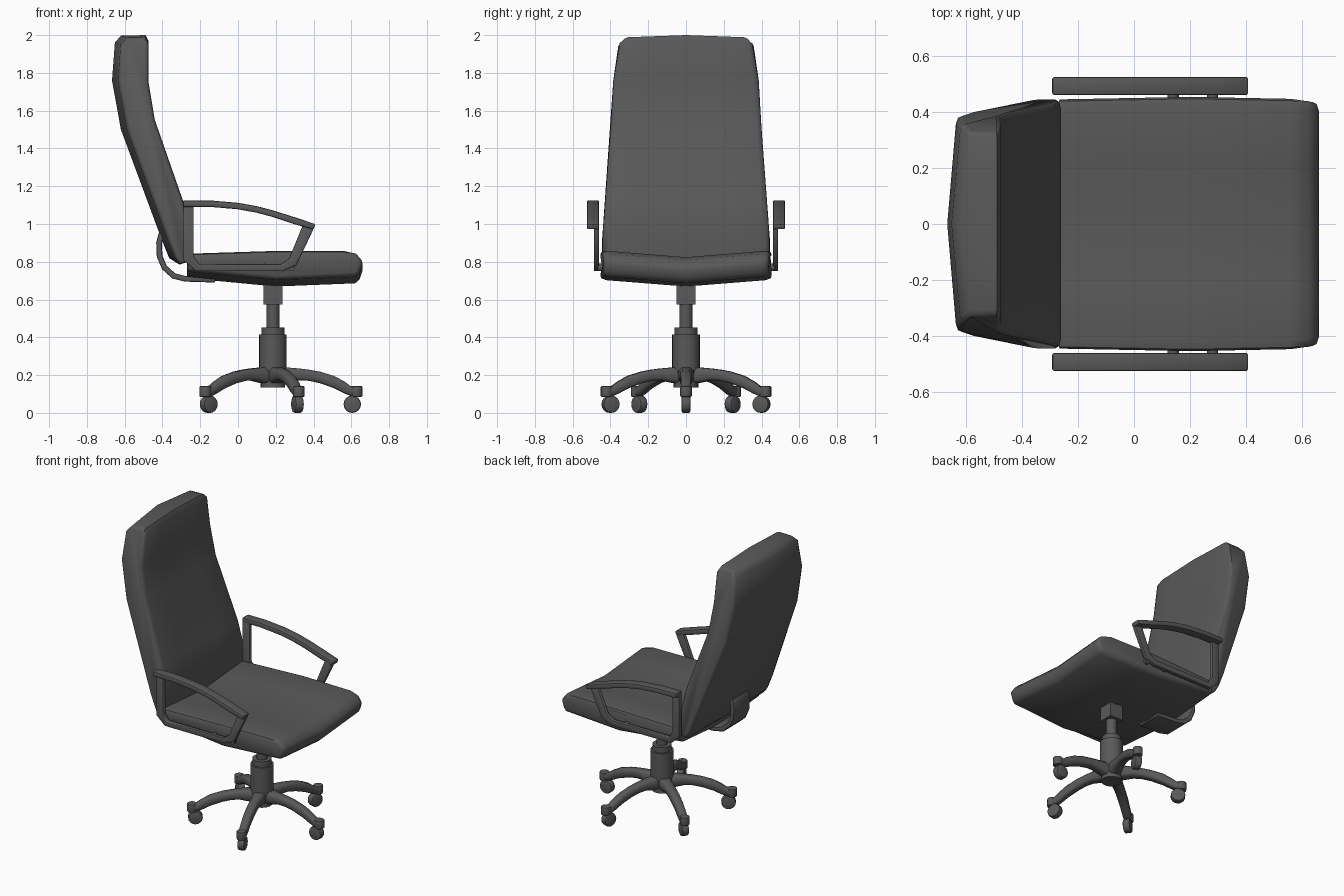
import bpy, bmesh
from math import radians, cos, sin, pi
from mathutils import Vector, Matrix

if "Cube" in bpy.data.objects:
    bpy.data.objects.remove(bpy.data.objects["Cube"])

CX = 0.185  # column centre in x
dark = bpy.data.materials.new("dark_grey")
dark.diffuse_color = (0.1, 0.1, 0.1, 1)
dark.use_nodes = True
dark.node_tree.nodes["Principled BSDF"].inputs["Base Color"].default_value = dark.diffuse_color


def finish(name, bm, angle=40, bevel=0, mirror=False):
    bmesh.ops.recalc_face_normals(bm, faces=bm.faces)
    if bevel:
        sharp = [e for e in bm.edges if e.calc_face_angle(0) > radians(50)]
        bmesh.ops.bevel(bm, geom=sharp, offset=bevel, segments=2, profile=0.5, affect='EDGES')
    me = bpy.data.meshes.new(name)
    bm.to_mesh(me)
    bm.free()
    me.shade_smooth()
    me.set_sharp_from_angle(angle=radians(angle))
    me.materials.append(dark)
    ob = bpy.data.objects.new(name, me)
    bpy.context.collection.objects.link(ob)
    if mirror:
        m = ob.modifiers.new("mirror", 'MIRROR')
        m.use_axis = (False, True, False)
    return ob


def loft(rings):
    bm = bmesh.new()
    vs = [[bm.verts.new(p) for p in r] for r in rings]
    n = len(rings[0])
    for a, b in zip(vs, vs[1:]):
        for i in range(n):
            bm.faces.new((a[i], a[(i + 1) % n], b[(i + 1) % n], b[i]))
    bm.faces.new(vs[0][::-1])
    bm.faces.new(vs[-1])
    return bm


def lerp(table, v):
    for (a, fa), (b, fb) in zip(table, table[1:]):
        if v <= b:
            return fa + (fb - fa) * max(0, (v - a) / (b - a))
    return table[-1][1]


def ribbon(name, path, y0, y1, bevel, mirror=False):
    """Strip swept along (x, z, thickness) points, spanning y0..y1."""
    pts = [Vector((x, z)) for x, z, t in path]
    rings = []
    for i, p in enumerate(pts):
        a = (p - pts[i - 1]).normalized() if i else None
        b = (pts[i + 1] - p).normalized() if i < len(pts) - 1 else None
        a, b = a or b, b or a
        d = (a + b).normalized()
        h = path[i][2] / 2 / max(0.5, d.dot(a))
        nrm = Vector((-d.y, d.x)) * h
        o, q = p + nrm, p - nrm
        rings.append([(o.x, y0, o.y), (o.x, y1, o.y), (q.x, y1, q.y), (q.x, y0, q.y)])
    return finish(name, loft(rings), 40, bevel, mirror)


def cylinder(name, r, z0, z1, x=CX, y=0, seg=24, bevel=0):
    bm = bmesh.new()
    bmesh.ops.create_cone(bm, cap_ends=True, segments=seg, radius1=r, radius2=r, depth=z1 - z0,
                          matrix=Matrix.Translation((x, y, (z0 + z1) / 2)))
    return finish(name, bm, 40, bevel)


def cushion(name, profile, place, inset):
    """Side profile lofted across the width; the end rings are shrunk for a soft edge."""
    cx = sum(p[0] for p in profile) / len(profile)
    cz = sum(p[1] for p in profile) / len(profile)
    rings = []
    for t in (-1, -0.985, -0.93, -0.5, 0, 0.5, 0.93, 0.985, 1):
        k = {1: inset, 0.985: inset * 0.35}.get(abs(t), 0)
        ring = []
        for i, (x, z) in enumerate(profile):
            a = Vector(profile[i - 1])
            b = Vector(profile[(i + 1) % len(profile)])
            d = (b - a).normalized()
            ring.append(place(x - d.y * k, z + d.x * k, t, x, z))
        rings.append(ring)
    return finish(name, loft(rings), 50)


# Seat cushion: dips along the middle
seat_profile = [(-0.27, 0.75), (0.2, 0.705), (0.62, 0.722), (0.645, 0.745), (0.66, 0.79), (0.655, 0.81),
                (0.625, 0.845), (0.56, 0.86), (0.2, 0.86), (-0.27, 0.845)]
seat_w = [(-0.27, 0.445), (0.15, 0.455), (0.56, 0.447), (0.66, 0.435)]
cushion("seat", seat_profile,
        lambda x, z, t, x0, z0: (x, t * lerp(seat_w, x0), z - 0.036 * (1 - abs(t))), 0.022)

# Backrest: bulges backwards along the middle
back_profile = [(-0.31, 0.785), (-0.265, 0.80), (-0.26, 0.98), (-0.29, 1.12), (-0.44, 1.55), (-0.475, 1.76),
                (-0.475, 1.97), (-0.49, 2.0), (-0.62, 1.997), (-0.652, 1.96), (-0.667, 1.76),
                (-0.62, 1.5), (-0.405, 0.92), (-0.365, 0.82)]
back_w = [(0.78, 0.445), (0.9, 0.445), (1.5, 0.40), (1.76, 0.385), (1.96, 0.358), (2.0, 0.33)]
rear = {p for p in back_profile[8:]}
cushion("backrest", back_profile,
        lambda x, z, t, x0, z0: (x + (0.033 * abs(t) if (x0, z0) in rear else 0), t * lerp(back_w, z0),
                                 z - (0.012 * abs(t) if z0 > 1.9 else 0)), 0.018)

# Bracket joining seat and backrest
ribbon("back_bracket", [(-0.405, 0.95, 0.03), (-0.418, 0.90, 0.03), (-0.415, 0.83, 0.03), (-0.39, 0.77, 0.03),
                        (-0.34, 0.725, 0.03), (-0.28, 0.71, 0.03), (-0.12, 0.705, 0.03)], -0.09, 0.09, 0.008)

# Armrests: wide top pad, narrower frame, fixing studs
ribbon("arm_pads", [(-0.292, 1.108, 0.034), (-0.15, 1.108, 0.034), (0, 1.095, 0.034), (0.1, 1.077, 0.034),
                    (0.19, 1.053, 0.034), (0.3, 1.017, 0.036), (0.405, 0.985, 0.03)], 0.46, 0.525, 0.008, True)
ribbon("arm_frames", [(-0.262, 1.1, 0.055), (-0.262, 0.82, 0.055), (-0.215, 0.769, 0.038), (0.23, 0.769, 0.038),
                      (0.29, 0.80, 0.05), (0.372, 0.985, 0.06)], 0.46, 0.488, 0.006, True)
for i, x in enumerate((0.18, 0.32)):
    bm = bmesh.new()
    bmesh.ops.create_cone(bm, cap_ends=True, segments=12, radius1=0.02, radius2=0.02, depth=0.04,
                          matrix=Matrix.Translation((x - 0.04, 0.448, 0.77)) @ Matrix.Rotation(pi / 2, 4, 'X'))
    finish(f"arm_stud_{i}", bm, mirror=True)

# Gas lift column, stacked from the hub up
cylinder("hub", 0.065, 0.135, 0.24)
cylinder("column_sleeve", 0.073, 0.21, 0.415)
cylinder("column_collar", 0.061, 0.41, 0.453)
cylinder("column_rod", 0.034, 0.44, 0.60)
bm = bmesh.new()
bmesh.ops.create_cube(bm, size=1, matrix=Matrix.Translation((CX, 0, 0.633)) @ Matrix.Diagonal((0.1, 0.1, 0.116, 1)))
finish("seat_mount", bm)

# Five legs with casters; stations are radius, top z, bottom z, half width
stations = [(0.0, 0.24, 0.15, 0.045), (0.08, 0.24, 0.16, 0.038), (0.14, 0.235, 0.172, 0.033),
            (0.19, 0.229, 0.17, 0.03), (0.25, 0.218, 0.157, 0.029), (0.325, 0.195, 0.13, 0.027),
            (0.38, 0.165, 0.102, 0.026), (0.41, 0.143, 0.09, 0.026), (0.44, 0.138, 0.088, 0.026)]
for k in range(5):
    a = 2 * pi * k / 5
    spin = Matrix.Translation((CX, 0, 0)) @ Matrix.Rotation(a, 4, 'Z')
    rings = []
    for r, zt, zb, w in stations:
        c = 0.4 * w
        rings.append([(r, -w, zb + c), (r, -w + c, zb), (r, w - c, zb), (r, w, zb + c),
                      (r, w, zt - c), (r, w - c, zt), (r, -w + c, zt), (r, -w, zt - c)])
    bm = loft(rings)
    bm.transform(spin)
    finish(f"leg_{k}", bm, 55)
    cylinder(f"caster_cap_{k}", 0.031, 0.085, 0.142, CX + 0.442 * cos(a), 0.442 * sin(a), 16, 0.005)
    bm = bmesh.new()
    bmesh.ops.create_cone(bm, cap_ends=True, segments=16, radius1=0.046, radius2=0.046, depth=0.046,
                          matrix=spin @ Matrix.Translation((0.42, 0, 0.046)) @ Matrix.Rotation(pi / 2, 4, 'X'))
    finish(f"caster_wheel_{k}", bm, 40, 0.008)
